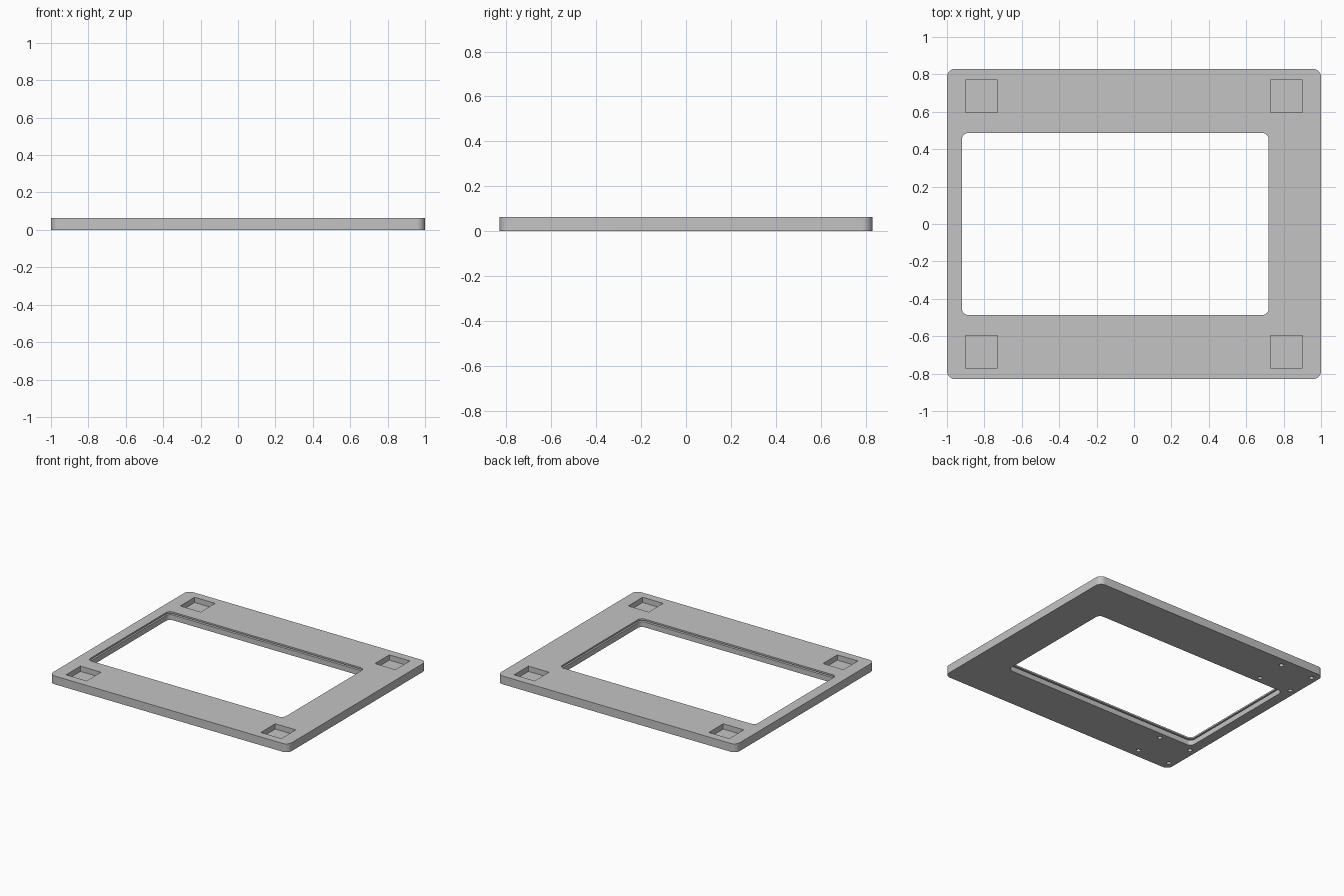
import bpy, bmesh, math

if "Cube" in bpy.data.objects:
    bpy.data.objects.remove(bpy.data.objects["Cube"])

THICK = 0.063

grey = bpy.data.materials.new("light grey")
grey.diffuse_color = (0.55, 0.55, 0.55, 1)
grey.use_nodes = True
grey.node_tree.nodes["Principled BSDF"].inputs["Base Color"].default_value = grey.diffuse_color


def prism(name, x0, x1, y0, y1, z0, z1, r=0.0, steps=8):
    """Upright block with rounded vertical corners."""
    bm = bmesh.new()
    ring = []
    corners = [(x1 - r, y1 - r), (x0 + r, y1 - r), (x0 + r, y0 + r), (x1 - r, y0 + r)]
    for q, (cx, cy) in enumerate(corners):
        for i in range(steps + 1 if r else 1):
            a = math.pi / 2 * (q + i / steps)
            ring.append(bm.verts.new((cx + r * math.cos(a), cy + r * math.sin(a), z0)))
    base = bm.faces.new(ring)
    top = bmesh.ops.extrude_face_region(bm, geom=[base])["geom"]
    bmesh.ops.translate(bm, vec=(0, 0, z1 - z0),
                        verts=[g for g in top if isinstance(g, bmesh.types.BMVert)])
    bmesh.ops.recalc_face_normals(bm, faces=bm.faces)
    me = bpy.data.meshes.new(name)
    bm.to_mesh(me)
    bm.free()
    me.materials.append(grey)
    ob = bpy.data.objects.new(name, me)
    bpy.context.collection.objects.link(ob)
    return ob


def cut(target, cutter):
    cutter.hide_render = True
    bpy.context.view_layer.objects.active = target
    mod = target.modifiers.new("cut", 'BOOLEAN')
    mod.operation = 'DIFFERENCE'
    mod.solver = 'EXACT'
    mod.object = cutter
    bpy.ops.object.modifier_apply(modifier=mod.name)
    bpy.data.objects.remove(cutter)


# Flat plate with rounded corners
frame = prism("frame_plate", -1, 1, -0.83, 0.83, 0, THICK, 0.045)

# Off-centre window, with a thin slot running round its inner wall
cut(frame, prism("window_cutter", -0.92, 0.72, -0.487, 0.487, -0.1, 0.2, 0.035))
cut(frame, prism("slot_cutter", -0.94, 0.74, -0.507, 0.507, 0.040, 0.051, 0.055))

# Square pockets in the top at the four corners
for sx in (-1, 1):
    for sy in (-1, 1):
        cx, cy, h = sx * 0.816, sy * 0.683, 0.086
        cut(frame, prism("pocket_cutter", cx - h, cx + h, cy - h, cy + h, 0.023, 0.2))

# Blind screw holes in the underside, four near each left-hand corner
R = 0.016
for sy in (-1, 1):
    for x in (-0.95, -0.68):
        for y in (0.535, 0.763):
            cut(frame, prism("hole_cutter", x - R, x + R, sy * y - R, sy * y + R,
                             -0.1, 0.03, R * 0.999, 5))

# Smooth the rounded corners, keep the edges sharp
bpy.ops.object.select_all(action='DESELECT')
frame.select_set(True)
bpy.context.view_layer.objects.active = frame
bpy.ops.object.shade_smooth_by_angle(angle=math.radians(30))
